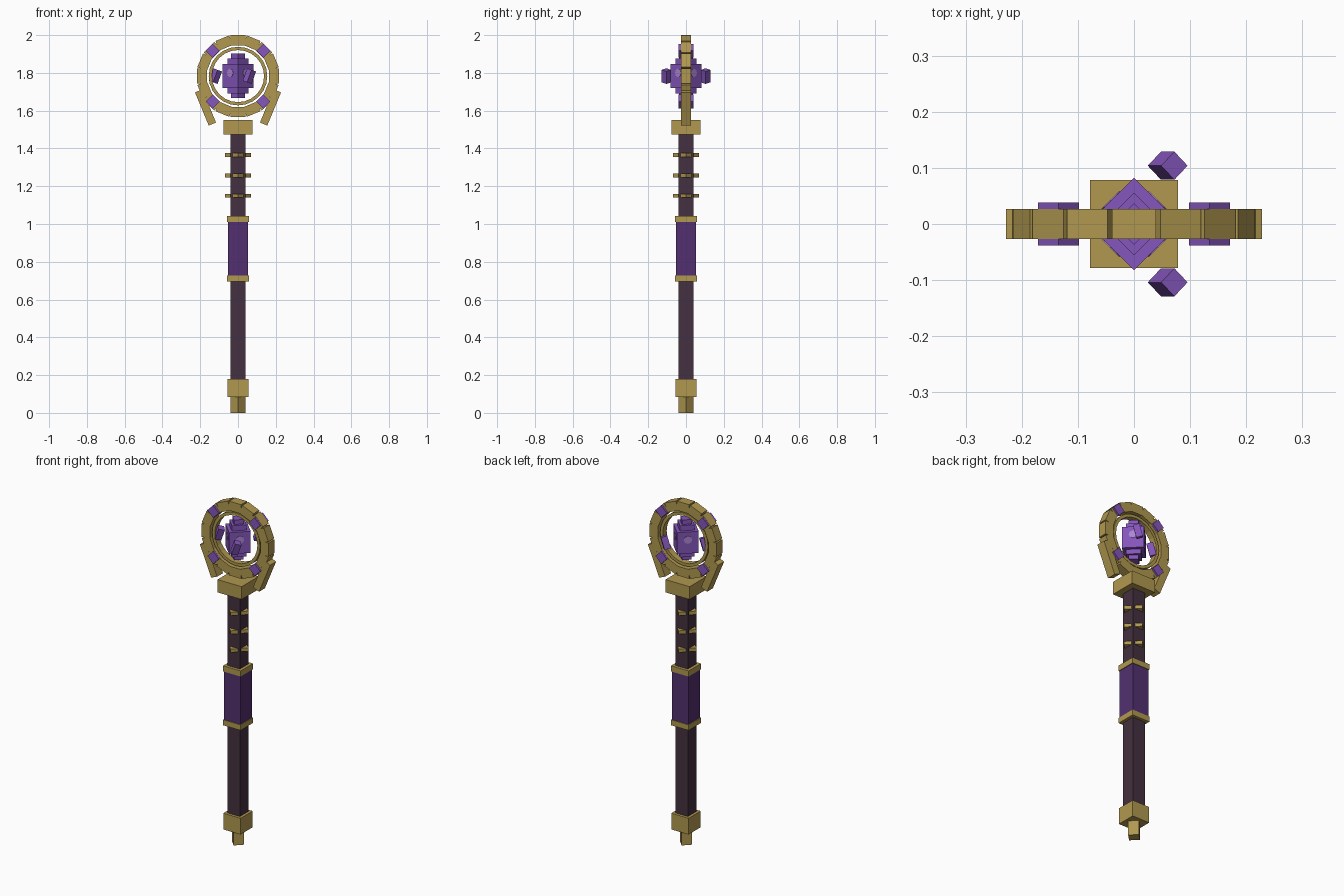
import bpy, bmesh
from math import radians, sin, cos, pi
from mathutils import Matrix, Vector

old = bpy.data.objects.get("Cube")
if old:
    bpy.data.objects.remove(old, do_unlink=True)


def material(name, rgb):
    m = bpy.data.materials.new(name)
    m.use_nodes = True
    m.diffuse_color = (*rgb, 1)
    m.node_tree.nodes["Principled BSDF"].inputs["Base Color"].default_value = (*rgb, 1)
    return m


GOLD = material("old gold", (0.44, 0.315, 0.08))
WOOD = material("dark wood", (0.058, 0.03, 0.05))
CLOTH = material("purple wrap", (0.085, 0.03, 0.16))
CRYSTAL = material("violet crystal", (0.235, 0.092, 0.5))
GLINT = material("pale lilac", (0.42, 0.24, 0.66))


def finish(name, bm, mat):
    bmesh.ops.recalc_face_normals(bm, faces=bm.faces)
    mesh = bpy.data.meshes.new(name)
    bm.to_mesh(mesh)
    bm.free()
    mesh.materials.append(mat)
    ob = bpy.data.objects.new(name, mesh)
    bpy.context.collection.objects.link(ob)
    return ob


def box(name, center, size, mat, tilt=0, spin=0):
    """Box spun about its own z axis, then tilted about y (degrees)."""
    bm = bmesh.new()
    rot = Matrix.Rotation(radians(tilt), 4, 'Y') @ Matrix.Rotation(radians(spin), 4, 'Z')
    bmesh.ops.create_cube(bm, size=1, matrix=Matrix.Translation(center) @ rot
                          @ Matrix.Diagonal((*size, 1)))
    return finish(name, bm, mat)


def post(name, half, z0, z1, mat, spin=0):
    """Square block on the staff axis between two heights."""
    return box(name, (0, 0, (z0 + z1) / 2), (2 * half, 2 * half, z1 - z0), mat, spin=spin)


DIAG = 2 ** -0.5   # half diagonal to half side

# Staff
post("bottom_tip", 0.04 * DIAG, 0, 0.09, GOLD, 45)
post("bottom_cap", 0.056, 0.085, 0.18, GOLD)
post("shaft", 0.04, 0.17, 1.48, WOOD)
post("grip_wrap", 0.053, 0.72, 1.015, CLOTH)
post("lower_grip_band", 0.057, 0.695, 0.727, GOLD)
post("upper_grip_band", 0.057, 1.01, 1.043, GOLD)
post("top_cap", 0.078, 1.475, 1.55, GOLD)

# Diamond studs on the four shaft faces
for z in (1.15, 1.257, 1.365):
    for k in range(4):
        a = k * pi / 2
        box("shaft_stud", (0.04 * cos(a), 0.04 * sin(a), z), (0.04, 0.04, 0.02), GOLD, spin=45)

# Ring of blocks with gems on the diagonals
HEAD = 1.783
for k in range(16):
    a = k * pi / 8
    r = 0.19
    box("ring_block", (r * sin(a), 0, HEAD + r * cos(a)), (0.078, 0.054, 0.054), GOLD,
        tilt=k * 22.5)
    if k % 4 == 2:
        box("ring_gem", (r * sin(a), 0, HEAD + r * cos(a)), (0.052, 0.077, 0.052), CRYSTAL,
            tilt=45)

# Thin inner hoop
bm = bmesh.new()
N = 24
loops = []
for k in range(N):
    a = 2 * pi * k / N
    loops.append([bm.verts.new((r * sin(a), y, HEAD + r * cos(a)))
                  for r, y in ((0.155, -0.018), (0.155, 0.018), (0.138, 0.018), (0.138, -0.018))])
for k in range(N):
    p, q = loops[k], loops[(k + 1) % N]
    for j in range(4):
        i = (j + 1) % 4
        bm.faces.new((p[j], p[i], q[i], q[j]))
finish("inner_hoop", bm, GOLD)

# Slanted arms below the ring
for side, label in ((1, "left"), (-1, "right")):
    box(label + "_arm", (side * 0.172, 0, 1.617), (0.042, 0.054, 0.19), GOLD, tilt=side * 22.5)

# Stepped crystal core
for name, half, low, high in (("crystal_core", 0.082, 1.72, 1.846),
                              ("crystal_step", 0.056, 1.692, 1.877),
                              ("crystal_point", 0.037, 1.668, 1.903)):
    post(name, half * DIAG, low, high, CRYSTAL, 45)

# Pale glints on the core faces
for k in range(4):
    a = pi / 4 + k * pi / 2
    out = Vector((cos(a), sin(a), 0))
    bm = bmesh.new()
    bmesh.ops.create_cone(bm, cap_ends=True, segments=8, radius1=0.023, radius2=0.023, depth=0.004,
                          matrix=Matrix.Translation(out * 0.082 * DIAG + Vector((0, 0, 1.8)))
                          @ out.to_track_quat('Z', 'Y').to_matrix().to_4x4())
    finish("core_glint", bm, GLINT)

# Three floating shards around the core
for k in range(3):
    a = pi + k * 2 * pi / 3
    box("floating_shard", (0.12 * cos(a), 0.12 * sin(a), HEAD),
        (0.05 * DIAG, 0.05 * DIAG, 0.07), CRYSTAL, tilt=20, spin=45)
